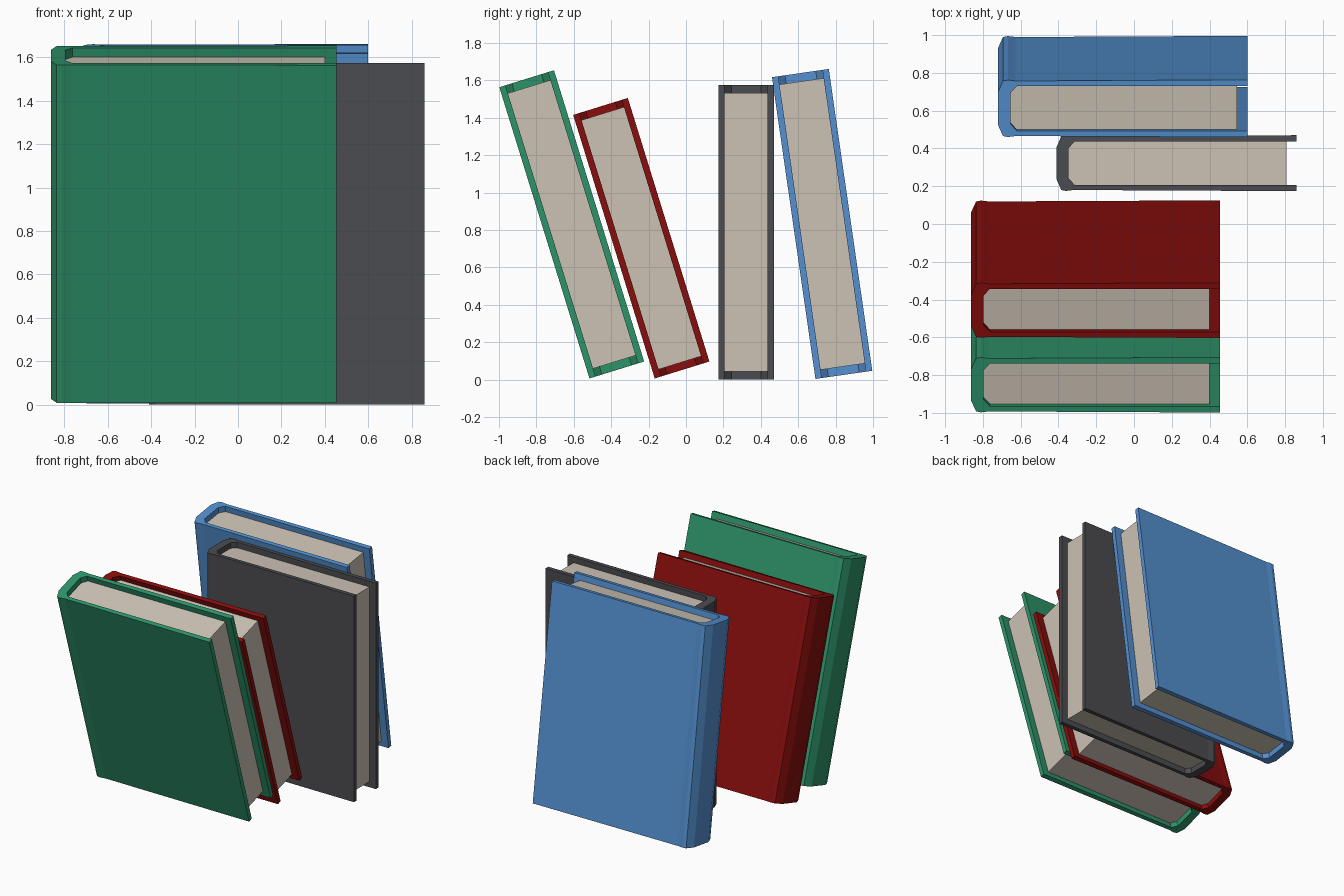
import bpy, bmesh, math

if "Cube" in bpy.data.objects:
    bpy.data.objects.remove(bpy.data.objects["Cube"])

# Reference book size: length (x), thickness (y), height (z)
LEN, THICK, HIGH = 1.27, 0.296, 1.575


def material(name, rgb):
    m = bpy.data.materials.new(name)
    m.diffuse_color = (*rgb, 1)
    m.use_nodes = True
    m.node_tree.nodes["Principled BSDF"].inputs["Base Color"].default_value = m.diffuse_color
    return m


def extrude_profile(name, pts, z0, z1, mat):
    """Closed xy outline extruded from z0 to z1."""
    bm = bmesh.new()
    face = bm.faces.new([bm.verts.new((x, y, z0)) for x, y in pts])
    ext = bmesh.ops.extrude_face_region(bm, geom=[face], use_keep_orig=True)
    verts = [v for v in ext["geom"] if isinstance(v, bmesh.types.BMVert)]
    bmesh.ops.translate(bm, verts=verts, vec=(0, 0, z1 - z0))
    bmesh.ops.recalc_face_normals(bm, faces=bm.faces)
    mesh = bpy.data.meshes.new(name)
    bm.to_mesh(mesh)
    bm.free()
    mesh.materials.append(mat)
    ob = bpy.data.objects.new(name, mesh)
    bpy.context.collection.objects.link(ob)
    return ob


def mirrored(half):
    """Half outline (y > 0) followed by its mirror image in reverse."""
    return half + [(x, -y) for x, y in reversed(half)]


# Half outlines, x measured from the back of the spine
OUTER = [(LEN, 0.148), (0.09, 0.142), (0.05, 0.147), (0.025, 0.142), (0.0, 0.085)]
INNER = [(LEN, 0.115), (0.096, 0.115), (0.064, 0.08)]
PAGES = [(LEN - 0.053, 0.115)] + INNER[1:]
INSET = 0.043

paper = material("paper", (0.604, 0.539, 0.456))


def book(name, rgb, x, y, z, size, lean):
    """Book with spine at x, bottom centre at (y, z), leaning towards -y."""
    cover_pts = mirrored(OUTER) + mirrored(INNER)[::-1]
    cover = extrude_profile(name + "_cover", cover_pts, 0, HIGH, material(name, rgb))
    pages = extrude_profile(name + "_pages", mirrored(PAGES), INSET, HIGH - INSET, paper)
    for ob in (cover, pages):
        ob.location = (x, y, z)
        ob.rotation_euler.x = math.radians(lean)
        ob.scale = (size[0] / LEN, size[1] / THICK, size[2] / HIGH)


book("green_book", (0.027, 0.296, 0.144), -0.862, -0.37, 0.052, (1.317, 0.306, 1.63), 17.2)
book("red_book", (0.242, 0.004, 0.004), -0.862, -0.021, 0.052, (1.317, 0.306, 1.475), 17.2)
book("dark_book", (0.07, 0.072, 0.08), -0.41, 0.322, 0.0, (1.27, 0.296, 1.575), 0)
book("blue_book", (0.089, 0.279, 0.631), -0.72, 0.844, 0.026, (1.32, 0.307, 1.63), 8.2)
